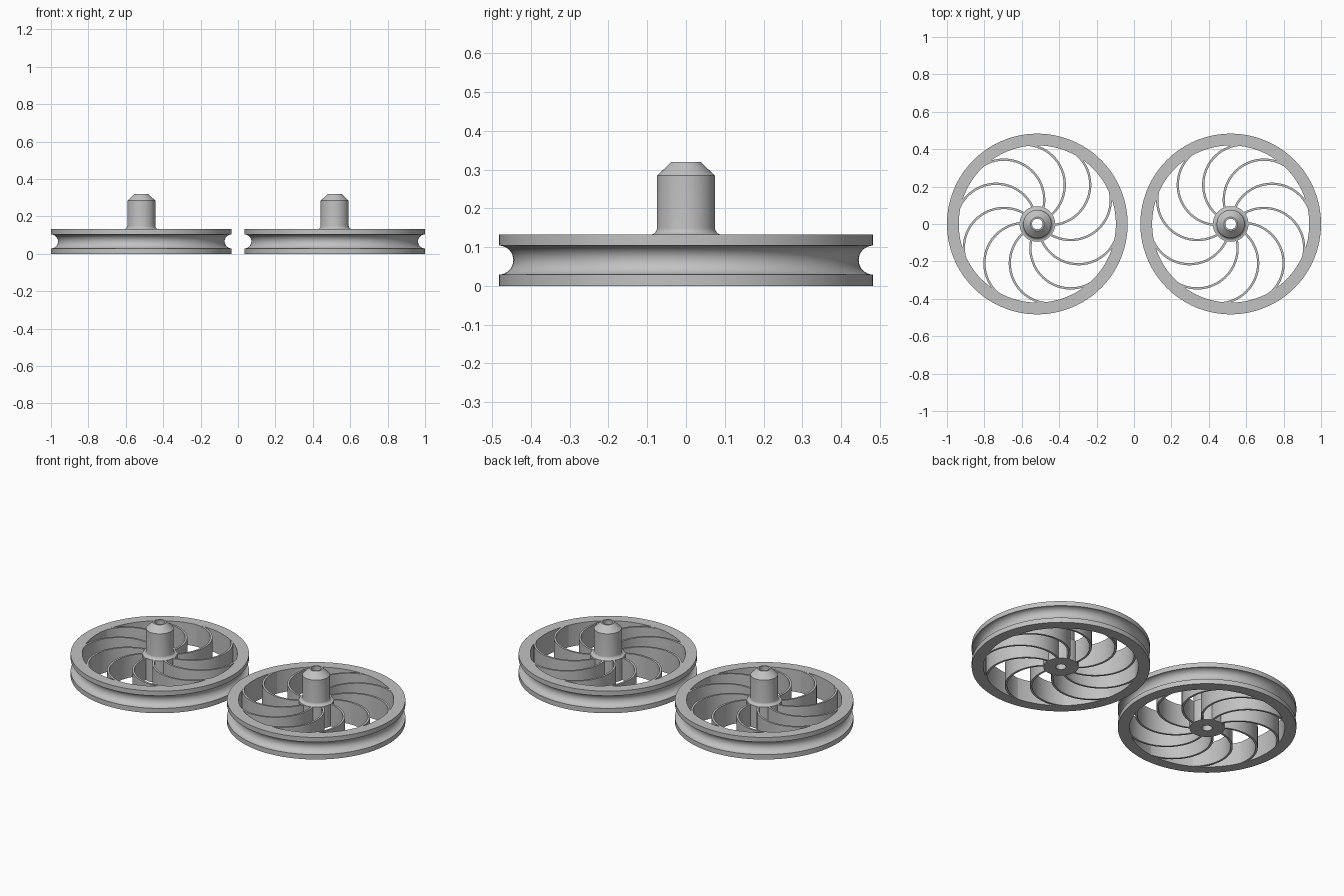
import bpy, bmesh
from math import sin, cos, pi, radians

cube = bpy.data.objects.get("Cube")
if cube:
    bpy.data.objects.remove(cube, do_unlink=True)

grey = bpy.data.materials.new("plain grey")
grey.use_nodes = True
grey.diffuse_color = (0.54, 0.54, 0.54, 1)
grey.node_tree.nodes["Principled BSDF"].inputs["Base Color"].default_value = grey.diffuse_color

OFFSET = 0.517      # wheel centre from the middle
RADIUS = 0.483
THICK = 0.132
SPOKES = 10


def finish(bm, name, x):
    bmesh.ops.recalc_face_normals(bm, faces=bm.faces)
    mesh = bpy.data.meshes.new(name)
    bm.to_mesh(mesh)
    bm.free()
    mesh.shade_smooth()
    mesh.set_sharp_from_angle(angle=radians(30))
    mesh.materials.append(grey)
    obj = bpy.data.objects.new(name, mesh)
    obj.location.x = x
    bpy.context.collection.objects.link(obj)


def lathe(name, profile, x, steps=128):
    """Turn a closed (radius, height) profile around the vertical axis."""
    bm = bmesh.new()
    rings = [[bm.verts.new((r * cos(2 * pi * i / steps), r * sin(2 * pi * i / steps), z))
              for r, z in profile] for i in range(steps)]
    n = len(profile)
    for i in range(steps):
        a, b = rings[i], rings[(i + 1) % steps]
        for j in range(n):
            k = (j + 1) % n
            bm.faces.new((a[j], b[j], b[k], a[k]))
    finish(bm, name, x)


def spokes(name, x, flip, steps=32):
    """Half-circle blades sweeping from the hub to the rim."""
    bm = bmesh.new()
    centre, radius, half = 0.22, 0.215, 0.006
    for s in range(SPOKES):
        a = 2 * pi * s / SPOKES
        sections = []
        for i in range(steps + 1):
            t = 0.3 + (pi - 0.3) * i / steps
            d = a + pi + t
            sections.append([
                bm.verts.new((flip * (centre * cos(a) + r * cos(d)),
                              centre * sin(a) + r * sin(d), z))
                for r, z in ((radius - half, 0.0005), (radius + half, 0.0005),
                             (radius + half, THICK - 0.0005), (radius - half, THICK - 0.0005))])
        for p, q in zip(sections, sections[1:]):
            for j in range(4):
                k = (j + 1) % 4
                bm.faces.new((p[j], p[k], q[k], q[j]))
        bm.faces.new(sections[0])
        bm.faces.new(sections[-1])
    finish(bm, name, x)


# Rim section with a rounded groove around the outside
groove = 0.0375
rim = [(0.42, 0), (RADIUS, 0)]
rim += [(RADIUS - groove * sin(pi * i / 16), 0.0665 - groove * cos(pi * i / 16)) for i in range(17)]
rim += [(RADIUS, THICK), (0.42, THICK)]

# Hub section: collar, fillet, post, tapered tip and a bore through it
fillet = 0.017
hub = [(0.028, 0), (0.095, 0), (0.095, THICK)]
hub += [(0.075 + fillet * (1 - sin(pi / 2 * i / 6)), THICK + fillet * (1 - cos(pi / 2 * i / 6)))
        for i in range(7)]
hub += [(0.075, 0.284), (0.037, 0.32), (0.028, 0.32)]

for side, sign in (("right", -1), ("left", 1)):
    x = sign * OFFSET
    lathe(side + "_rim", rim, x)
    lathe(side + "_hub", hub, x, 64)
    spokes(side + "_spokes", x, -sign)
